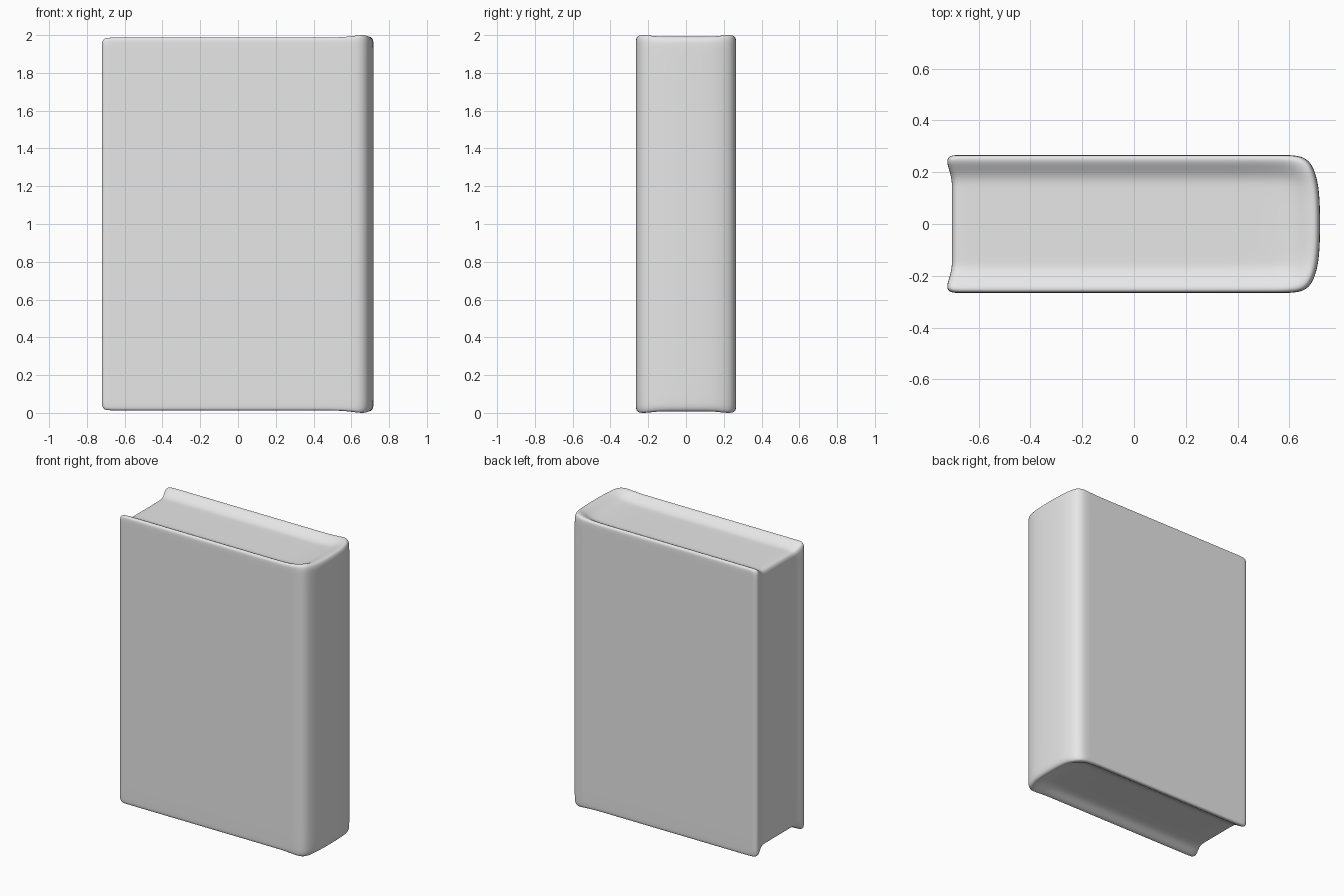
import bpy, bmesh

cube = bpy.data.objects.get("Cube")
if cube:
    bpy.data.objects.remove(cube)

HEIGHT = 2.0

# Half cross-section: y, fore-edge x, spine x, page/cover height, spine height
HALF = [
    (0.00, -0.703, 0.719, 1.947, 1.994),
    (0.08, -0.703, 0.718, 1.947, 1.994),
    (0.14, -0.703, 0.713, 1.947, 1.995),
    (0.17, -0.704, 0.707, 1.948, 1.997),
    (0.20, -0.711, 0.699, 1.960, 2.001),
    (0.23, -0.721, 0.686, 1.981, 2.002),
    (0.25, -0.722, 0.667, 1.989, 1.999),
    (0.263, -0.712, 0.640, 1.984, 1.988),
    (0.266, -0.690, 0.600, 1.965, 1.965),
]
ROWS = [(-y, *rest) for y, *rest in HALF[:0:-1]] + HALF

# Stations along the book: distance from the end, spine blend, edge roll-off
FORE = [(0.0, 0, 0.03), (0.006, 0, 0.01), (0.022, 0, 0.001), (0.06, 0, 0)]
SPINE = [(0.16, 0, 0), (0.10, 0.3, 0), (0.06, 0.75, 0), (0.03, 1, 0),
         (0.01, 1, 0.004), (0.0, 1, 0.03)]


def column(row):
    """Points of one lengthwise strip of the top edge."""
    y, fore, spine, page_z, spine_z = row
    points = [(fore + d, y, page_z - drop) for d, _, drop in FORE]
    points += [(x, y, page_z) for x in (-0.4, 0.0, 0.3)]
    points += [(spine - d, y, page_z + (spine_z - page_z) * blend - drop)
               for d, blend, drop in SPINE]
    return points


grid = [column(row) for row in ROWS]
m, n = len(grid), len(grid[0])
bm = bmesh.new()

# Top and bottom edges of the book, with the page block set in
top = [[bm.verts.new(p) for p in line] for line in grid]
bottom = [[bm.verts.new((x, y, HEIGHT - z)) for x, y, z in line] for line in grid]
for j in range(m - 1):
    for i in range(n - 1):
        for level in (top, bottom):
            bm.faces.new((level[j][i], level[j][i + 1],
                          level[j + 1][i + 1], level[j + 1][i]))

# Boards, rounded spine and hollow fore-edge
rim = [(0, i) for i in range(n)] + [(j, n - 1) for j in range(1, m)]
rim += [(m - 1, i) for i in range(n - 2, -1, -1)] + [(j, 0) for j in range(m - 2, 0, -1)]
loops = [[bottom[j][i] for j, i in rim]]
for z in (0.08, 1.0, 1.92):
    loops.append([bm.verts.new((grid[j][i][0], grid[j][i][1], z)) for j, i in rim])
loops.append([top[j][i] for j, i in rim])
for low, high in zip(loops, loops[1:]):
    for k in range(len(rim)):
        q = (k + 1) % len(rim)
        bm.faces.new((low[k], low[q], high[q], high[k]))

bmesh.ops.recalc_face_normals(bm, faces=bm.faces)
for face in bm.faces:
    face.smooth = True
mesh = bpy.data.meshes.new("closed_book")
bm.to_mesh(mesh)
bm.free()
book = bpy.data.objects.new("closed_book", mesh)
bpy.context.collection.objects.link(book)
book.modifiers.new("soft_edges", "SUBSURF").levels = 2

# Plain grey all over
grey = bpy.data.materials.new("plain_grey")
grey.use_nodes = True
colour = (0.8, 0.8, 0.8, 1)
grey.diffuse_color = colour
grey.node_tree.nodes["Principled BSDF"].inputs["Base Color"].default_value = colour
mesh.materials.append(grey)
